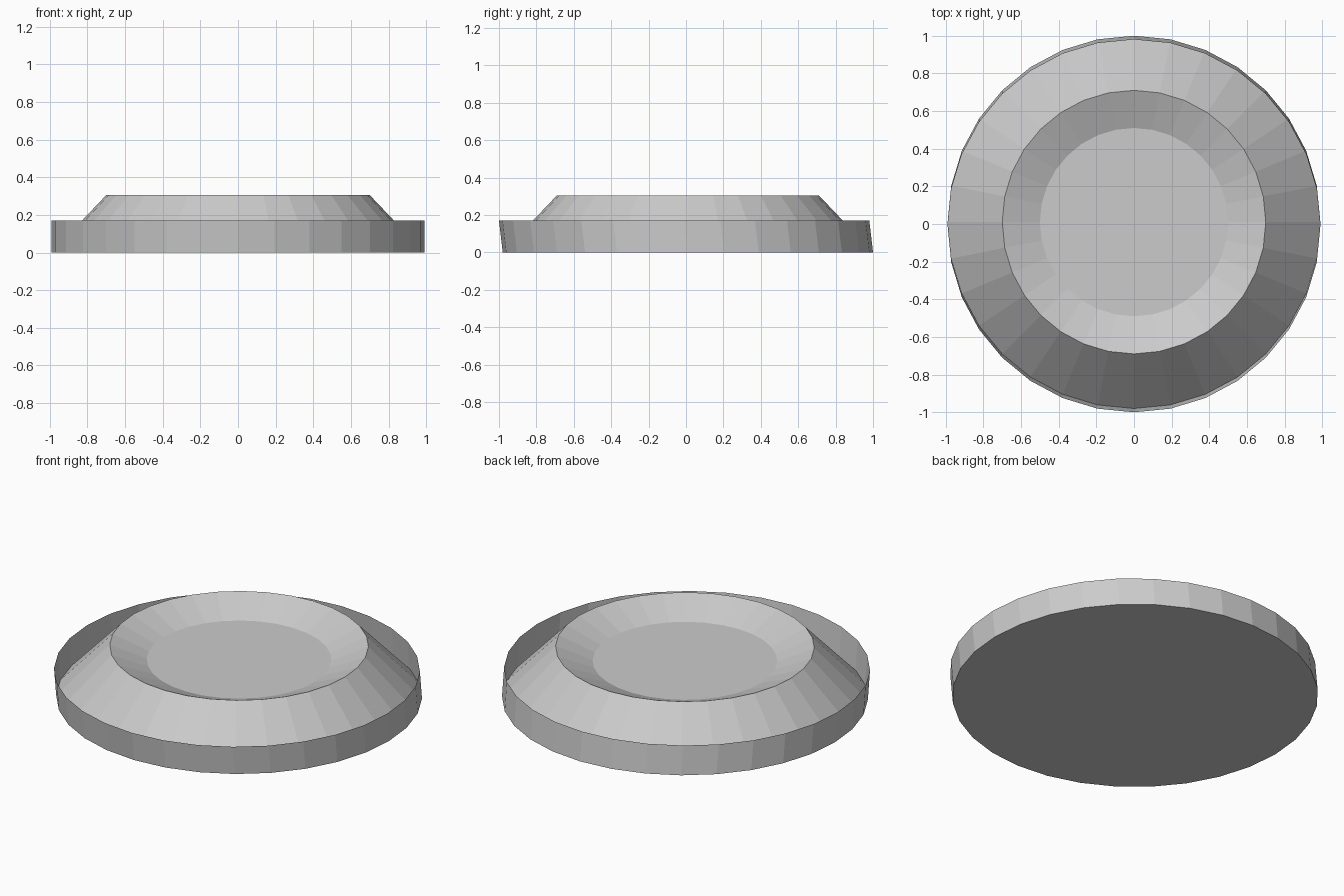
import bpy, bmesh
from math import cos, sin, pi

if "Cube" in bpy.data.objects:
    bpy.data.objects.remove(bpy.data.objects["Cube"])

SIDES = 32


def lathe(name, rings, cap_start=False, cap_end=False):
    """Skin a stack of rings (radius, y offset, z) into a flat-faced mesh."""
    bm = bmesh.new()
    loops = []
    for r, y, z in rings:
        loops.append([bm.verts.new((r * cos(2 * pi * i / SIDES),
                                    y + r * sin(2 * pi * i / SIDES), z))
                      for i in range(SIDES)])
    for a, b in zip(loops, loops[1:]):
        for i in range(SIDES):
            j = (i + 1) % SIDES
            bm.faces.new((a[i], a[j], b[j], b[i]))
    if cap_start:
        bm.faces.new(loops[0][::-1])
    if cap_end:
        bm.faces.new(loops[-1])
    mesh = bpy.data.meshes.new(name)
    bm.to_mesh(mesh)
    bm.free()
    obj = bpy.data.objects.new(name, mesh)
    bpy.context.collection.objects.link(obj)
    return obj


# Conical body with a flat base and a shallow dish in the top
lathe("dished_body", [(0.99, 0.01, 0), (0.70, 0.01, 0.305), (0.50, 0.01, 0.222)],
      cap_start=True, cap_end=True)

# Thin outer wall, leaning slightly to the front, leaving a groove behind it
lathe("outer_wall", [(0.99, 0.01, 0), (0.99, -0.01, 0.17)])
